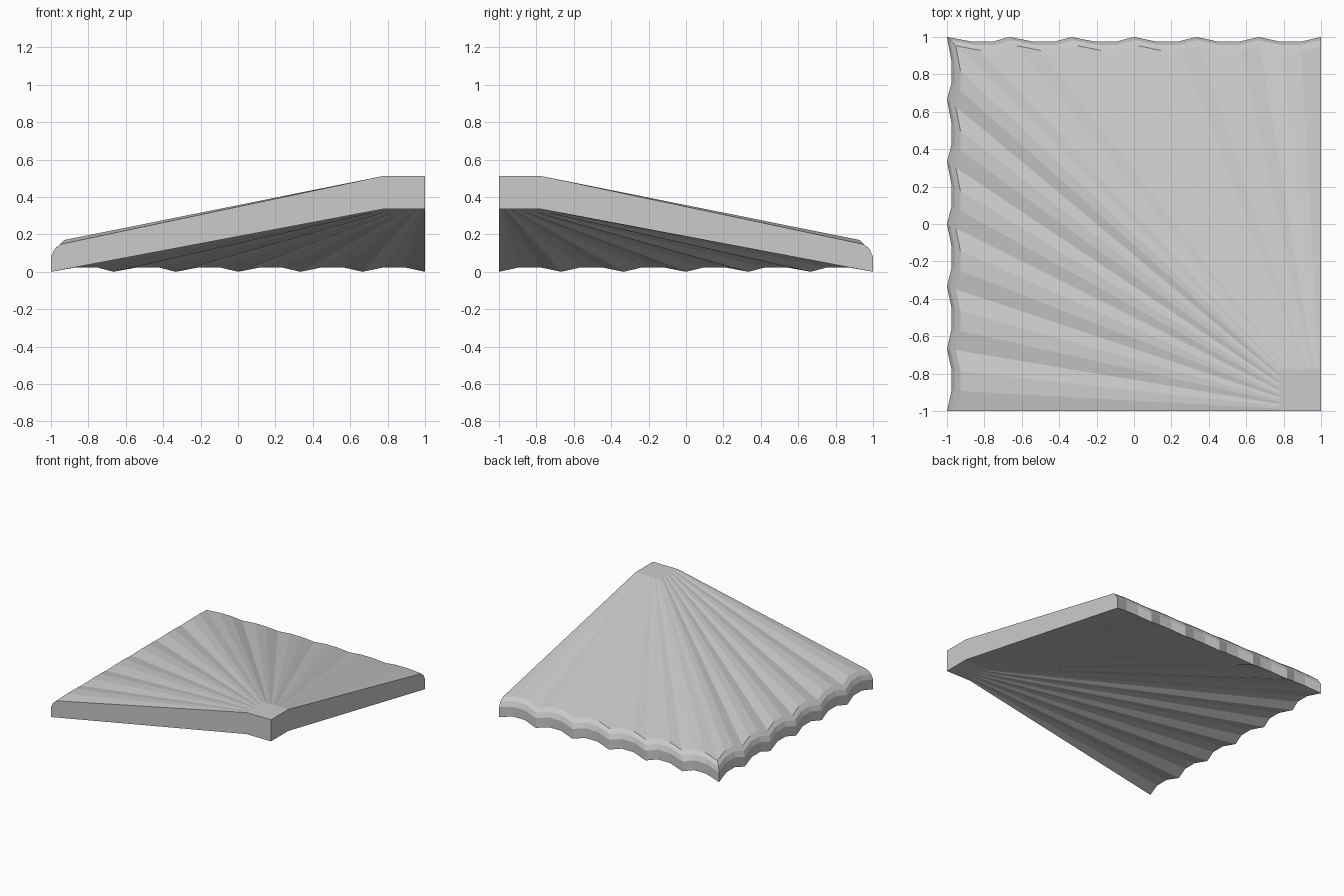
import bpy, bmesh

if "Cube" in bpy.data.objects:
    bpy.data.objects.remove(bpy.data.objects["Cube"])

SCALLOPS = 6      # per outer edge
APEX = 0.775      # inner corner of the flat peak
Z_TOP, Z_UNDER = 0.512, 0.335

# Rim section as (inset, height): underside edge, wall top, rounded shoulder
RIM = [(0.0, 0.0), (0.0, 0.08), (0.017, 0.118), (0.047, 0.146)]

mat = bpy.data.materials.new("pale grey")
mat.diffuse_color = (0.61, 0.60, 0.59, 1)
mat.use_nodes = True
mat.node_tree.nodes["Principled BSDF"].inputs["Base Color"].default_value = mat.diffuse_color

bm = bmesh.new()


def section(s, valley, flip):
    """Verts of one radial slice; s runs 0..1 along an outer edge."""
    dip = 0.025 if valley else 0.0
    lift = 0.024 if valley else 0.0
    run = 1 + APEX
    ox, oy = -1, -1 + 2 * s                         # outer point
    ax, ay = APEX, -1 + (1 - APEX) * s              # matching peak point
    pts = [(ax, ay, Z_UNDER)]
    for inset, z in RIM:
        t = (inset + dip) / run
        pts.append((ox + t * (ax - ox), oy + t * (ay - oy), z + lift))
    pts.append((ax, ay, Z_TOP))
    if flip:                                        # mirror over the diagonal
        pts = [(-y, -x, z) for x, y, z in pts]
    return [bm.verts.new(p) for p in pts]


# Fluted slices along the left edge, then back along the mirrored rear edge
n = SCALLOPS * 3
rows = [section(i / n, i % 3 != 0, False) for i in range(n + 1)]
rows += [section(i / n, i % 3 != 0, True) for i in range(n - 1, -1, -1)]
for a, b in zip(rows, rows[1:]):
    for k in range(len(a) - 1):
        bm.faces.new((a[k], a[k + 1], b[k + 1], b[k]))

# Flat peak and the two straight cut sides
low = bm.verts.new((1, -1, Z_UNDER))
high = bm.verts.new((1, -1, Z_TOP))
bm.faces.new([r[-1] for r in rows] + [high])
bm.faces.new([r[0] for r in rows] + [low])
bm.faces.new(rows[0] + [high, low])
bm.faces.new(rows[-1] + [high, low])
bmesh.ops.recalc_face_normals(bm, faces=bm.faces[:])

mesh = bpy.data.meshes.new("fluted_canopy_corner")
bm.to_mesh(mesh)
bm.free()
mesh.materials.append(mat)
obj = bpy.data.objects.new("fluted_canopy_corner", mesh)
bpy.context.collection.objects.link(obj)
